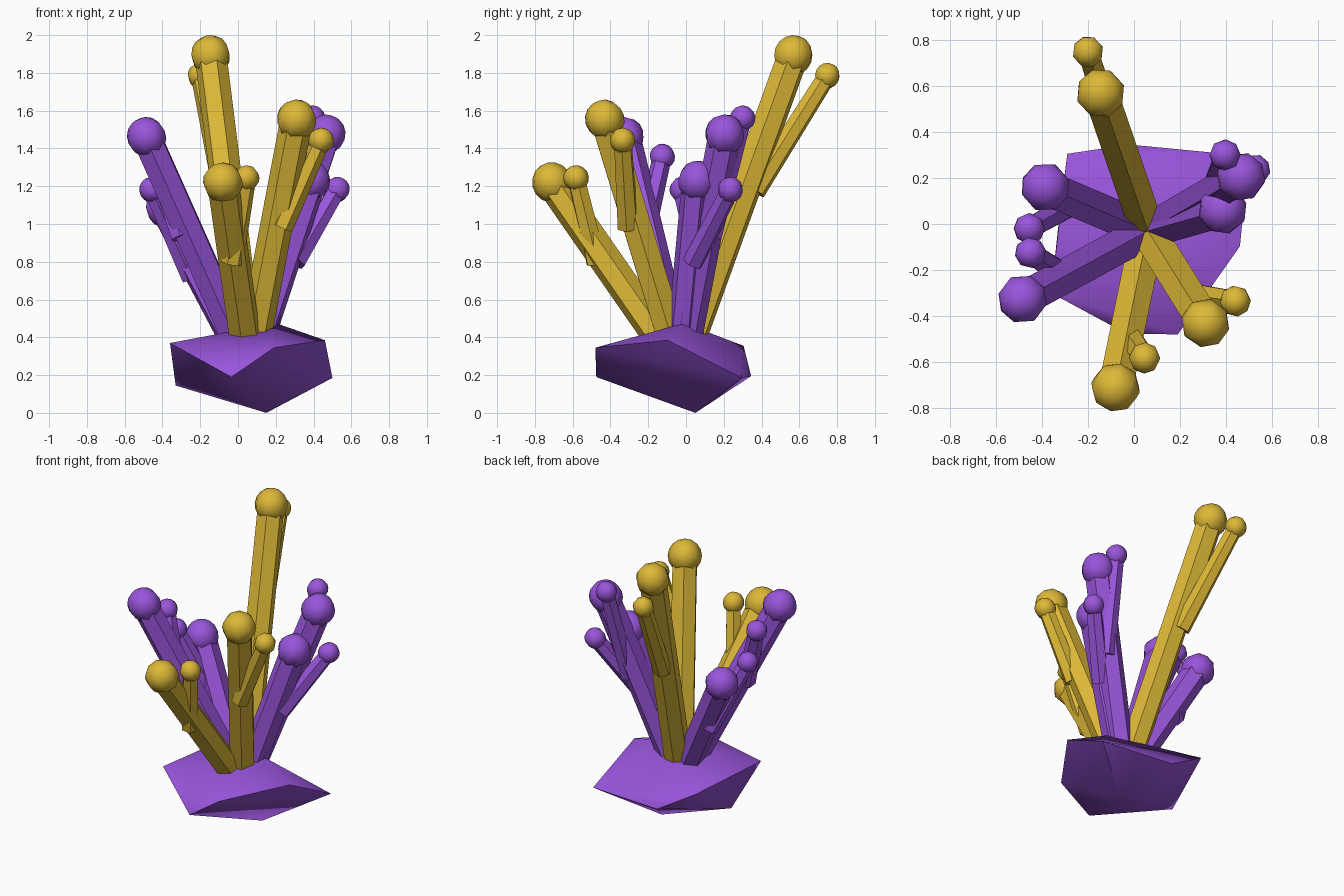
import bpy, bmesh, math
from mathutils import Vector

if "Cube" in bpy.data.objects:
    bpy.data.objects.remove(bpy.data.objects["Cube"])

def material(name, rgb):
    m = bpy.data.materials.new(name)
    m.diffuse_color = (*rgb, 1)
    m.use_nodes = True
    m.node_tree.nodes["Principled BSDF"].inputs["Base Color"].default_value = m.diffuse_color
    return m

PURPLE = material("amethyst purple", (0.32, 0.09, 0.71))
GOLD = material("crystal gold", (0.72, 0.48, 0.038))
ROOT = Vector((0.06, -0.03, 0.24))

def finish(bm, name, mat):
    me = bpy.data.meshes.new(name)
    bmesh.ops.recalc_face_normals(bm, faces=bm.faces)
    bm.to_mesh(me)
    bm.free()
    me.materials.append(mat)
    ob = bpy.data.objects.new(name, me)
    bpy.context.collection.objects.link(ob)
    return ob

def rod(name, a, b, r1, r2, mat):
    """Six-sided shaft from a to b."""
    bm = bmesh.new()
    bmesh.ops.create_cone(bm, cap_ends=True, segments=6, radius1=r1, radius2=r2, depth=(b - a).length)
    ob = finish(bm, name, mat)
    ob.location = (a + b) / 2
    ob.rotation_euler = (b - a).to_track_quat('Z', 'Y').to_euler()

def ball(name, c, r, mat):
    bm = bmesh.new()
    bmesh.ops.create_uvsphere(bm, u_segments=8, v_segments=8, radius=r)
    ob = finish(bm, name, mat)
    ob.location = c
    ob.rotation_euler = (c - ROOT).to_track_quat('Z', 'Y').to_euler()
    ob.data.shade_smooth()

# Faceted rock base: hull of a few corner points
rock = [(.19, -.48, .345), (-.035, -.475, .19), (-.36, -.30, .37), (-.33, -.02, .145),
        (.15, .05, 0), (.46, -.097, .385), (.2, -.01, .475), (.5, .295, .185),
        (-.02, .345, .195), (-.29, .305, .355)]
bm = bmesh.new()
for p in rock:
    bm.verts.new(p)
bmesh.ops.convex_hull(bm, input=bm.verts)
base = finish(bm, "rock_base", PURPLE)
base.data.shade_smooth()
base.data.set_sharp_from_angle(angle=math.radians(60))

# Stalks: material, main tip, side-branch tip
stalks = [
    (GOLD, (-.145, .568, 1.893), (-.20, .748, 1.785)),
    (GOLD, (.31, -.43, 1.552), (.44, -.335, 1.442)),
    (GOLD, (-.08, -.71, 1.22), (.046, -.582, 1.243)),
    (PURPLE, (-.484, -.326, 1.46), (-.45, -.125, 1.357)),
    (PURPLE, (.465, .205, 1.473), (.395, .30, 1.56)),
    (PURPLE, (.385, .062, 1.228), (.525, .235, 1.182)),
    (PURPLE, (-.385, .16, 1.085), (-.455, -.02, 1.182)),
]
for i, (mat, tip, side) in enumerate(stalks, 1):
    tip, side = Vector(tip), Vector(side)
    out = tip - ROOT
    out.z = 0
    start = ROOT.lerp(tip, 0.565) + out.normalized() * 0.06
    rod(f"stalk_{i}", ROOT, tip, 0.086, 0.086, mat)
    ball(f"stalk_ball_{i}", tip, 0.107, mat)
    rod(f"branch_{i}", start, side, 0.059, 0.05, mat)
    ball(f"branch_ball_{i}", side, 0.068, mat)
